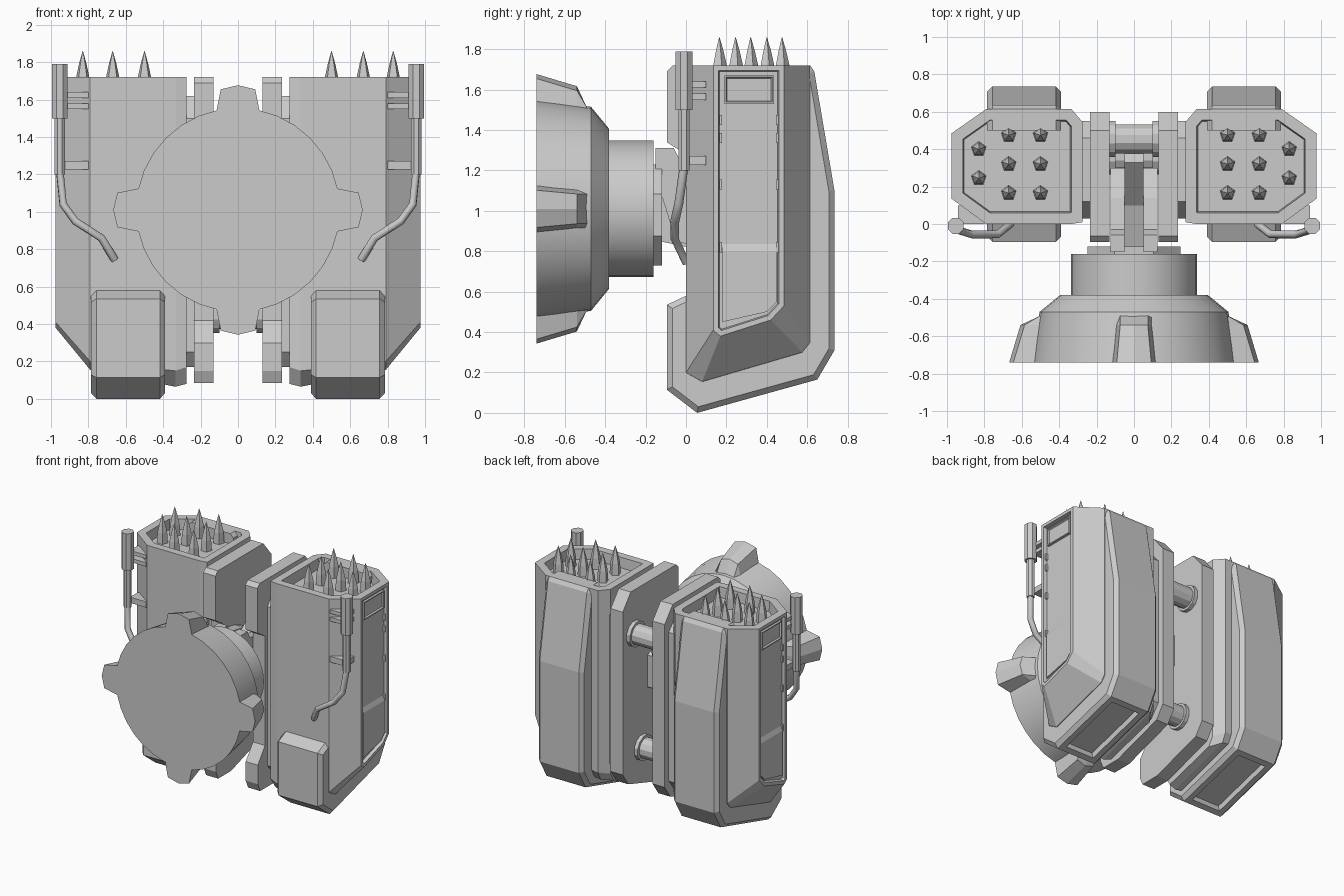
import bpy, bmesh, math
from mathutils import Vector, Matrix

if "Cube" in bpy.data.objects:
    bpy.data.objects.remove(bpy.data.objects["Cube"])

GREY = (0.6, 0.6, 0.6, 1)
mat = bpy.data.materials.new("plain grey")
mat.use_nodes = True
mat.diffuse_color = GREY
mat.node_tree.nodes["Principled BSDF"].inputs["Base Color"].default_value = GREY


def finish(bm, name, mirror=False, smooth=False):
    """Turn a bmesh into a named object, optionally mirrored in x."""
    bmesh.ops.recalc_face_normals(bm, faces=bm.faces)
    mesh = bpy.data.meshes.new(name)
    bm.to_mesh(mesh)
    bm.free()
    mesh.materials.append(mat)
    obj = bpy.data.objects.new(name, mesh)
    bpy.context.collection.objects.link(obj)
    if mirror:
        obj.modifiers.new("mirror", 'MIRROR')
    if smooth:
        bpy.ops.object.select_all(action='DESELECT')
        obj.select_set(True)
        bpy.context.view_layer.objects.active = obj
        bpy.ops.object.shade_smooth_by_angle(angle=math.radians(25))
    return obj


def loft(sections, bm=None):
    """Skin a list of (x, [(y, z), ...]) sections and cap both ends."""
    bm = bm or bmesh.new()
    rings = [[bm.verts.new((x, y, z)) for y, z in pts] for x, pts in sections]
    n = len(rings[0])
    for a, b in zip(rings, rings[1:]):
        for i in range(n):
            j = (i + 1) % n
            bm.faces.new((a[i], a[j], b[j], b[i]))
    bm.faces.new(rings[0])
    bm.faces.new(rings[-1])
    bmesh.ops.recalc_face_normals(bm, faces=bm.faces)
    return bm


def box(bm, x0, x1, y0, y1, z0, z1):
    return loft([(x, [(y0, z0), (y1, z0), (y1, z1), (y0, z1)]) for x in (x0, x1)], bm)


def sink(bm, faces, rim, depth):
    """Leave a flat rim, then drop the rest of the faces inward."""
    bmesh.ops.inset_region(bm, faces=faces, thickness=rim, use_even_offset=True)
    bmesh.ops.inset_region(bm, faces=faces, thickness=0.006, depth=-depth, use_even_offset=True)


def lathe(bm, profile, axis, centre, sides, turn=0.0):
    """Stack rings of (distance along axis, radius); a radius of 0 is a tip."""
    rot = Vector((0, 0, 1)).rotation_difference(Vector(axis)).to_matrix()
    rings = []
    for d, r in profile:
        angles = [turn + math.tau * i / sides for i in range(sides)]
        rings.append([bm.verts.new(rot @ Vector((r * math.cos(a), r * math.sin(a), d))
                                   + Vector(centre)) for a in angles])
    for a, b in zip(rings, rings[1:]):
        for i in range(sides):
            j = (i + 1) % sides
            bm.faces.new((a[i], a[j], b[j], b[i]))
    bm.faces.new(rings[0])
    bm.faces.new(rings[-1])
    return bm


TOP = 1.72

# Pod body: chamfered shell with sunken top and outer side panel
bm = loft([
    (0.275, [(0.01, TOP), (0.01, 0.17), (0.07, 0.08), (0.5, 0.2), (0.545, 0.27), (0.545, TOP)]),
    (0.335, [(0, TOP), (0, 0.15), (0.06, 0.065), (0.58, 0.22), (0.615, 0.29), (0.615, TOP)]),
    (0.79, [(0, TOP), (0, 0.2), (0.08, 0.155), (0.575, 0.3), (0.615, 0.35), (0.615, TOP)]),
    (0.975, [(0.135, TOP), (0.135, 0.41), (0.17, 0.38), (0.42, 0.46), (0.485, 0.53), (0.485, TOP)]),
])
sink(bm, [f for f in bm.faces if f.normal.z > 0.9], 0.06, 0.08)
sink(bm, [f for f in bm.faces if f.normal.x > 0.99 and f.calc_center_median().x > 0.9], 0.025, 0.025)
finish(bm, "pod_body", mirror=True)

# Panel details: lower step, top hatch and small clips
bm = loft([(0.94, [(0.18, 0.86), (0.18, 0.45), (0.4, 0.5), (0.45, 0.55), (0.45, 0.86)]),
           (0.965, [(0.18, 0.8), (0.18, 0.45), (0.4, 0.5), (0.45, 0.55), (0.45, 0.8)])])
finish(bm, "panel_step", mirror=True)
bm = box(bmesh.new(), 0.94, 0.968, 0.19, 0.435, 1.53, 1.67)
sink(bm, [f for f in bm.faces if f.normal.x > 0.9], 0.008, 0.012)
finish(bm, "panel_hatch", mirror=True)
bm = bmesh.new()
for z in (0.82, 1.13, 1.36, 1.45):
    for y in (0.165, 0.445):
        box(bm, 0.94, 0.965, y, y + 0.012, z - 0.025, z + 0.025)
finish(bm, "panel_clips", mirror=True)

# Armour band down the back, under the pod and up the front
outline = [(0.5, TOP), (0.615, TOP), (0.635, 1.69), (0.735, 1.1), (0.735, 0.31), (0.65, 0.165),
           (0.055, 0), (-0.095, 0.115), (-0.095, 0.535), (0, 0.58), (0.1, 0.58), (0.1, 0.3), (0.5, 0.4)]
bm = loft([(x, outline) for x in (0.39, 0.785)])
rim = [e for e in bm.edges if abs(e.verts[0].co.x - e.verts[1].co.x) < 1e-5
       and (min(v.co.y for v in e.verts) < 0.05 or max(v.co.y for v in e.verts) > 0.52)]
bmesh.ops.bevel(bm, geom=rim, offset=0.028, segments=1, affect='EDGES')
bm.normal_update()
under = max((f for f in bm.faces if f.normal.z < -0.9), key=lambda f: f.calc_area())
sink(bm, [under], 0.045, 0.04)
finish(bm, "pod_band", mirror=True)

# Spikes in the sunken top
bm = bmesh.new()
spots = [(x, y) for x in (0.5, 0.67) for y in (0.165, 0.32, 0.475)] + [(0.83, 0.245), (0.83, 0.4)]
for x, y in spots:
    lathe(bm, [(0, 0.042), (0.09, 0.036), (0.16, 0.02), (0.225, 0.001)],
          (0, 0, 1), (x, y, TOP - 0.085), 5, math.pi / 2)
finish(bm, "spikes", mirror=True)

# Exhaust rod, brackets and bent pipe on the outer front corner
bm = lathe(bmesh.new(), [(1.2, 0.03), (1.5, 0.03), (1.5, 0.046), (1.79, 0.046)],
           (0, 0, 1), (0.953, -0.01, 0), 8, math.pi / 8)
finish(bm, "exhaust_rod", mirror=True)
bm = bmesh.new()
for z, h in ((1.565, 0.03), (1.625, 0.03), (1.25, 0.045)):
    box(bm, 0.8, 0.94, 0.0, 0.1, z - h / 2, z + h / 2)
finish(bm, "rod_brackets", mirror=True)
curve = bpy.data.curves.new("bent_pipe", 'CURVE')
curve.dimensions = '3D'
curve.bevel_depth = 0.022
curve.bevel_resolution = 1
curve.use_fill_caps = True
path = [(0.953, -0.01, 1.22), (0.935, -0.035, 1.04), (0.87, -0.055, 0.95), (0.73, -0.055, 0.86), (0.66, 0.0, 0.745)]
spline = curve.splines.new('POLY')
spline.points.add(len(path) - 1)
for p, co in zip(spline.points, path):
    p.co = (*co, 1)
curve.materials.append(mat)
pipe = bpy.data.objects.new("bent_pipe", curve)
bpy.context.collection.objects.link(pipe)
pipe.modifiers.new("mirror", 'MIRROR')

# Mounting plate between each pod and its frame plate
mount = [(0.03, 1.5), (0.12, 1.62), (0.46, 1.62), (0.55, 1.52), (0.55, 0.35), (0.47, 0.25), (0.1, 0.17), (0.03, 0.25)]
finish(loft([(x, mount) for x in (0.22, 0.29)]), "mount_plate", mirror=True)

# Frame plate with forward lobes at top and bottom
frame = [(-0.095, 1.34), (-0.095, 1.69), (-0.065, TOP), (0.5, TOP), (0.6, 1.6), (0.6, 0.32), (0.53, 0.22),
         (0.1, 0.085), (-0.06, 0.085), (-0.09, 0.15), (-0.09, 0.3), (0, 0.42), (0, 1.28)]
finish(loft([(x, frame) for x in (0.13, 0.235)]), "frame_plate", mirror=True)

# Cross pipes with end flanges
for label, y, z in (("upper", 0.455, 1.38), ("lower", 0.36, 0.45)):
    bm = lathe(bmesh.new(), [(-0.135, 0.1), (-0.1, 0.1), (-0.1, 0.08), (0.1, 0.08), (0.1, 0.1), (0.135, 0.1)],
               (1, 0, 0), (0, y, z), 12, math.pi / 12)
    finish(bm, label + "_cross_pipe", smooth=True)

# Central arm, with side links reaching towards the cross pipes
arm = [(-0.13, 0.85), (-0.13, 1.12), (0.1, 1.2), (0.33, 1.4), (0.4, 1.38), (0.3, 1.0), (0.35, 0.45), (0.28, 0.42), (0.1, 0.8)]
finish(loft([(x, arm) for x in (-0.05, 0.05)]), "centre_arm")
link = [(-0.15, 1.17), (-0.15, 1.31), (-0.06, 1.31), (-0.03, 1.25), (0.14, 1.22), (0.3, 1.15), (0.3, 0.9), (0.14, 0.8), (-0.05, 0.85)]
finish(loft([(x, link) for x in (0.05, 0.125)]), "side_link", mirror=True)

# Round coupling: drum, flange and flared disc facing forward
HUB = (0, 0, 1.01)
bm = lathe(bmesh.new(), [(-0.74, 0.545), (-0.47, 0.505), (-0.38, 0.395), (-0.38, 0.338), (-0.16, 0.338)],
           (0, 1, 0), HUB, 32)
finish(bm, "coupling_disc", smooth=True)
bm = lathe(bmesh.new(), [(-0.17, 0.27), (-0.12, 0.27)], (0, 1, 0), (0, 0, 0.98), 8, math.pi / 8)
finish(bm, "coupling_flange")

# Four lugs around the disc
bm = bmesh.new()
for k in range(4):
    start = len(bm.verts)
    lug = [(-0.125, 0.48), (-0.092, 0.645), (0, 0.667), (0.092, 0.645), (0.125, 0.48)]
    front = [bm.verts.new((x, -0.74, r)) for x, r in lug]
    mid = [bm.verts.new((x * 0.8, -0.54, r - 0.06 * (r > 0.5))) for x, r in lug]
    back = [bm.verts.new((x * 0.8, -0.49, 0.48 + 0.02 * (r > 0.5))) for x, r in lug]
    for a, b in ((front, mid), (mid, back)):
        for i in range(5):
            j = (i + 1) % 5
            bm.faces.new((a[i], a[j], b[j], b[i]))
    bm.faces.new(front)
    bm.faces.new(back)
    spin = Matrix.Translation(HUB) @ Matrix.Rotation(k * math.pi / 2, 4, 'Y')
    bmesh.ops.transform(bm, matrix=spin, verts=front + mid + back)
finish(bm, "disc_lugs")
